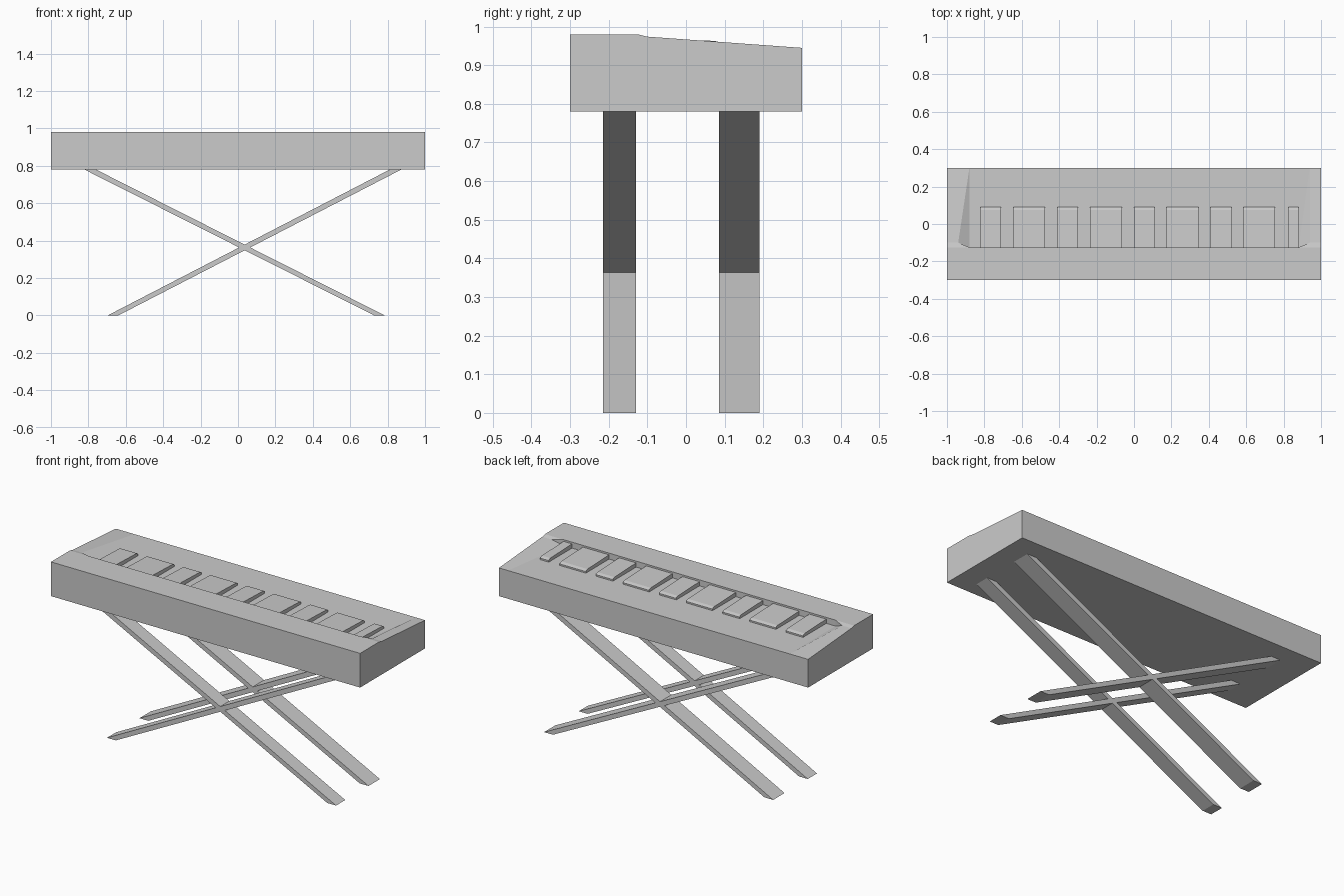
import bpy, bmesh

if "Cube" in bpy.data.objects:
    bpy.data.objects.remove(bpy.data.objects["Cube"])


def finish(name, bm):
    bmesh.ops.recalc_face_normals(bm, faces=bm.faces[:])
    mesh = bpy.data.meshes.new(name)
    bm.to_mesh(mesh)
    bm.free()
    obj = bpy.data.objects.new(name, mesh)
    bpy.context.collection.objects.link(obj)
    return obj


def extrude_profile(name, points, offset):
    """Closed prism from a list of 3D points swept by an offset."""
    bm = bmesh.new()
    a = [bm.verts.new(p) for p in points]
    b = [bm.verts.new([p[i] + offset[i] for i in range(3)]) for p in points]
    bm.faces.new(a)
    bm.faces.new(b)
    n = len(a)
    for i in range(n):
        j = (i + 1) % n
        bm.faces.new((a[i], a[j], b[j], b[i]))
    return finish(name, bm)


# Case: side profiles lofted along x, with a sunken key bed between the ends
BOTTOM, TOP, BED = 0.78, 0.98, 0.945
STEP_Y = -0.125
bm = bmesh.new()
columns = []
for x in (-1, -0.94, -0.88, 0.88, 0.94, 1):
    lip = (-0.10, 0.974) if abs(x) > 0.9 else (STEP_Y, BED)
    profile = [(-0.3, BOTTOM), (-0.3, TOP), (STEP_Y, TOP), lip, (0.3, BED), (0.3, BOTTOM)]
    columns.append([bm.verts.new((x, y, z)) for y, z in profile])
for k in range(5):
    a, b = columns[k], columns[k + 1]
    for i in range(6):
        j = (i + 1) % 6
        if i == 2 and k == 1:      # corner of the recess, left
            bm.faces.new((b[2], a[2], a[3]))
            bm.faces.new((b[2], a[3], b[3]))
        elif i == 2 and k == 3:    # corner of the recess, right
            bm.faces.new((a[2], b[2], b[3]))
            bm.faces.new((a[2], b[3], a[3]))
        elif i == 3 and k in (1, 3):   # gently twisted ends of the bed
            bm.faces.new((a[3], b[3], b[4]))
            bm.faces.new((a[3], b[4], a[4]))
        else:
            bm.faces.new((a[i], b[i], b[j], a[j]))
bm.faces.new(columns[0])
bm.faces.new(columns[-1])
finish("case", bm)

# Raised keys: alternating narrow and wide, softened back edge
key_profile = [(STEP_Y - 0.005, 0.94), (STEP_Y - 0.005, 0.97), (0.075, 0.963),
               (0.085, 0.960), (0.09, 0.954), (0.09, 0.94)]
keys = []
for i in range(4):
    start = -0.82 + 0.41 * i
    keys += [(start, 0.11), (start + 0.175, 0.17)]
keys.append((0.825, 0.055))
for i, (x, width) in enumerate(keys):
    extrude_profile(f"key_{i + 1}", [(x, y, z) for y, z in key_profile], (width, 0, 0))

# Crossed stand legs: slanted bars with level-cut ends, front and back pairs
LEG_TOP = BOTTOM + 0.002
for side, y, depth in (("front", -0.215, 0.085), ("back", 0.085, 0.105)):
    for lean, foot, head in (("right", -0.697, 0.815), ("left", 0.728, -0.825)):
        outline = [(foot, y, 0), (foot + 0.057, y, 0),
                   (head + 0.062, y, LEG_TOP), (head, y, LEG_TOP)]
        extrude_profile(f"{side}_leg_leaning_{lean}", outline, (0, depth, 0))
